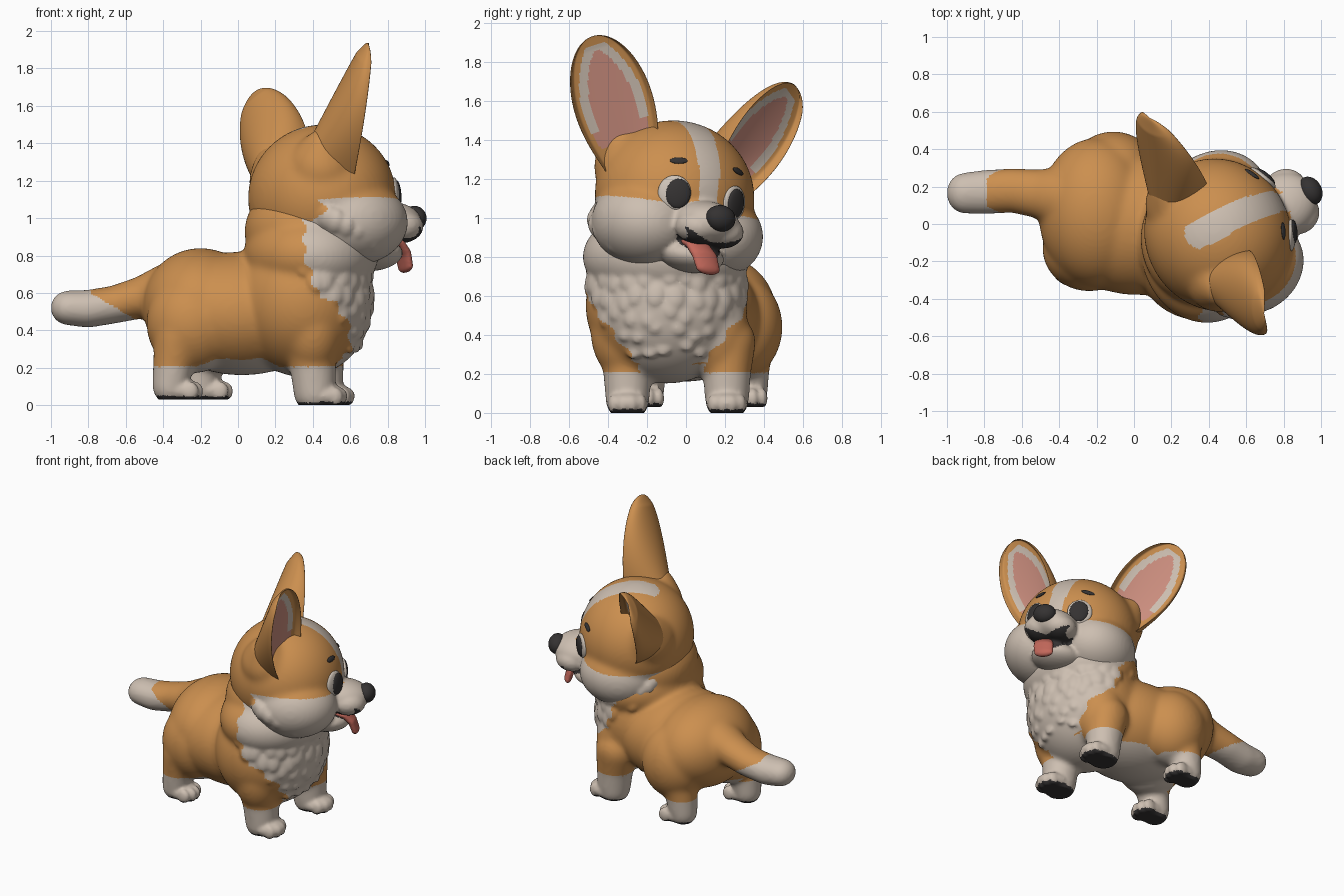
import bpy, bmesh, math, random
from mathutils import Matrix, Vector, Euler
from mathutils.bvhtree import BVHTree

if "Cube" in bpy.data.objects:
    bpy.data.objects.remove(bpy.data.objects["Cube"])

random.seed(4)

def mat(name, rgb):
    m = bpy.data.materials.new(name)
    m.diffuse_color = (*rgb, 1)
    m.use_nodes = True
    m.node_tree.nodes["Principled BSDF"].inputs["Base Color"].default_value = m.diffuse_color
    return m

ORANGE = mat("orange fur", (0.60, 0.275, 0.078))
CREAM = mat("cream fur", (0.61, 0.52, 0.44))
DARK = mat("dark", (0.035, 0.032, 0.032))
PINK = mat("inner ear pink", (0.60, 0.27, 0.21))
RED = mat("tongue red", (0.55, 0.14, 0.105))
EYE = mat("eye white", (0.62, 0.55, 0.48))
COATS = [ORANGE, CREAM, DARK]

# Head frame: turned to its left and tilted
HEAD = (Matrix.Translation((0.45, -0.06, 1.1)) @ Matrix.Rotation(math.radians(28), 4, 'Z')
        @ Matrix.Rotation(math.radians(-9), 4, 'X'))


def finish(name, mesh, mats, world=Matrix()):
    ob = bpy.data.objects.new(name, mesh)
    bpy.context.collection.objects.link(ob)
    for m in mats:
        mesh.materials.append(m)
    mesh.polygons.foreach_set("use_smooth", [True] * len(mesh.polygons))
    ob.matrix_world = world
    return ob


def blob(c, r, rot=(0, 0, 0)):
    return Matrix.Translation(c) @ Euler(rot).to_matrix().to_4x4() @ Matrix.Diagonal((*r, 1))


def chain(pts, stretch=(1, 1, 1), n=6):
    """Row of blobs through (x, y, z, radius) points."""
    out = []
    for a, b in zip(pts, pts[1:]):
        for i in range(n + 1):
            p = Vector(a).lerp(Vector(b), i / n)
            out.append(blob(p[:3], [p[3] * s for s in stretch]))
    return out


def fuse(blobs, base, voxel, smooth):
    """Union blobs with an optional base mesh into one smoothed skin."""
    bm = bmesh.new()
    if base:
        bm.from_mesh(base)
    for b in blobs:
        big = max(b.to_scale()) > 0.15
        bmesh.ops.create_icosphere(bm, subdivisions=5 if big else 3, radius=1, matrix=b)
    tmp = bpy.data.meshes.new("blobs")
    bm.to_mesh(tmp)
    bm.free()
    ob = bpy.data.objects.new("blobs", tmp)
    bpy.context.collection.objects.link(ob)
    r = ob.modifiers.new("fuse", 'REMESH')
    r.mode, r.voxel_size = 'VOXEL', voxel
    s = ob.modifiers.new("soften", 'SMOOTH')
    s.factor, s.iterations = 0.5, smooth
    dg = bpy.context.evaluated_depsgraph_get()
    me = bpy.data.meshes.new_from_object(ob.evaluated_get(dg))
    bpy.data.objects.remove(ob)
    bpy.data.meshes.remove(tmp)
    return me


def sculpt(name, forms, details, mats, world=Matrix(), rule=None, floor=None, voxel=0.012, soft=26):
    """Soft main forms, then crisper details, then face colours by a rule."""
    me = fuse(forms, None, voxel, soft)
    if details:
        me = fuse(details, me, voxel, 4)
    me.name = name
    me.materials.clear()
    if floor:
        for v in me.vertices:
            v.co.z = max(v.co.z, floor(v.co))
    me.update()
    new = finish(name, me, mats, world)
    if rule:
        for p in me.polygons:
            p.material_index = rule(p.center, p.normal)
    return new


def ellipsoid(name, matrix, m):
    me = bpy.data.meshes.new(name)
    bm = bmesh.new()
    bmesh.ops.create_uvsphere(bm, u_segments=32, v_segments=16, radius=1)
    bm.to_mesh(me)
    bm.free()
    return finish(name, me, [m], HEAD @ matrix)


# Body, legs and tail
body = [blob((0.39, -0.10, 0.80), (0.36, 0.43, 0.26)),    # ruff
        blob((0.38, -0.08, 0.93), (0.345, 0.36, 0.28)),   # neck
        blob((0.35, -0.10, 0.55), (0.37, 0.415, 0.40)),   # chest
        blob((0.02, 0.0, 0.49), (0.48, 0.38, 0.33)),      # torso
        blob((-0.20, 0.06, 0.53), (0.31, 0.40, 0.31)),    # rump
        blob((-0.11, 0.27, 0.44), (0.24, 0.225, 0.27)),   # haunches
        blob((-0.24, -0.13, 0.44), (0.25, 0.23, 0.27)),
        blob((0.40, -0.30, 0.42), (0.17, 0.19, 0.26)),    # shoulders
        blob((0.43, 0.15, 0.42), (0.17, 0.17, 0.26))]
paws, tufts = [], []
for x, y, r, base in ((0.41, -0.30, 0.115, 0.0), (0.45, 0.21, 0.115, 0.0),
                      (-0.36, -0.21, 0.1, 0.03), (-0.20, 0.32, 0.1, 0.03)):
    top = -0.03 if base == 0 else 0.04
    body += chain([(x, y, base + 0.07, r), (x + top / 3, y, 0.22, r * 1.1), (x + top, y, 0.36, r * 1.3)])
    paws.append(blob((x + 0.05, y, base + 0.05), (r * 1.1, r * 0.95, 0.065)))
    for k in (-1.5, -0.5, 0.5, 1.5):                       # toes
        paws.append(blob((x + 0.13 - 0.012 * k * k, y + k * 0.046, base + 0.045), (0.048, 0.03, 0.052)))
body += chain([(-0.36, 0.14, 0.62, 0.15), (-0.50, 0.16, 0.58, 0.12), (-0.65, 0.18, 0.54, 0.108),
               (-0.80, 0.17, 0.515, 0.108), (-0.905, 0.165, 0.52, 0.1)], (1, 1.12, 0.95))
# Chest fur tufts
for row in range(6):
    z = 0.38 + row * 0.082
    spread = math.radians(30 + row * 13)
    count = 5 + row * 2
    for i in range(count):
        a = spread * (2 * (i + 0.5 * (row % 2)) / (count - 1) - 1) + random.uniform(-.06, .06)
        zz = z + random.uniform(-0.03, 0.03)
        k = math.sqrt(max(0.1, 1 - ((zz - 0.64) / 0.46) ** 2))
        c = (0.35 + 0.35 * k * math.cos(a), -0.10 + 0.395 * k * math.sin(a), zz)
        tufts.append(Matrix.Translation(c) @ Matrix.Rotation(a, 4, 'Z') @ Matrix.Rotation(-0.25, 4, 'Y')
                     @ Matrix.Diagonal((0.028, 0.055, 0.085, 1)))


def body_rule(c, n):
    floor = 0.0 if c.x > 0.1 else 0.03
    if c.z < floor + 0.02 and n.z < -0.5:
        return 2
    if c.x < -0.5:
        return int(c.x < -0.79 + max(0, 0.6 - c.z) * 1.7)
    if c.z < 0.205 or (n.z < -0.6 and c.z < 0.25 and abs(c.y) < 0.25):
        return 1
    jag = 0.015 * math.sin(c.z * 55)
    half = 0.13 + (c.z - 0.2) * 0.78
    return int(c.x > 0.355 + 0.35 * max(0, 0.8 - c.z) + jag and abs(c.y + 0.08) < half + jag)


sculpt("body", body, paws + tufts, COATS, rule=body_rule, floor=lambda c: 0.0 if c.x > 0.1 else 0.03)

# Head with cheeks, muzzle, chin and ear roots
head = [blob((0, 0, 0.01), (0.39, 0.415, 0.39))]
face = [blob((0.38, 0, -0.13), (0.19, 0.17, 0.115)),
        blob((0.27, 0, -0.30), (0.17, 0.17, 0.085))]
for s in (-1, 1):
    head.append(blob((0.08, s * 0.20, -0.16), (0.29, 0.26, 0.225)))
    head += chain([(-0.10, s * 0.22, 0.13, 0.19), (-0.12, s * 0.29, 0.23, 0.11)])
    face.append(blob((0.43, s * 0.07, -0.16), (0.12, 0.115, 0.088)))
    for i in range(6):                                     # cheek tufts
        a = math.radians(-60 + i * 27)
        face.append(blob((-0.02 - 0.13 * math.sin(a), s * (0.30 + 0.06 * math.cos(a)), -0.27 + 0.025 * i),
                         (0.06, 0.08, 0.075), (s * 0.5, 0, 0)))


def head_rule(c, n):
    y2 = c.y * c.y
    if c.x > 0.24 and -0.32 + 5 * y2 < c.z < -0.228 + 2 * y2:
        return 2
    width = 0.045 + 0.05 * min(0.5, max(0, c.z + 0.1)) * 1.2
    if c.x > -0.16 + 6 * y2 and c.z > -0.1 and abs(c.y + 0.01) < width:
        return 1
    edge = -0.055 + 0.5 * max(0, c.x - 0.34)
    return int(c.z < edge and c.x > -0.2 + 0.03 * math.sin(c.z * 45)) or int(c.x > 0.41)


head_ob = sculpt("head", head, face, COATS, world=HEAD, rule=head_rule)

# Eyes and brows set on the face surface
bm = bmesh.new()
bm.from_mesh(head_ob.data)
tree = BVHTree.FromBMesh(bm)
bm.free()


def on_face(name, y, z, scale, lift, m, tilt=0):
    loc = tree.ray_cast(Vector((2, y, z)), Vector((-1, 0, 0)))[0]
    nor = loc.normalized()
    rot = nor.to_track_quat('Z', 'Y').to_matrix().to_4x4()
    ellipsoid(name, Matrix.Translation(loc + nor * lift) @ rot @ Matrix.Rotation(tilt, 4, 'Z')
              @ Matrix.Diagonal((*scale, 1)), m)


for s, side in ((-1, "right"), (1, "left")):
    on_face(side + " eye", s * 0.174 - 0.012, 0.0, (0.085, 0.09, 0.025), -0.003, EYE)
    on_face(side + " pupil", s * 0.163 - 0.006, -0.002, (0.064, 0.076, 0.02), 0.012, DARK)
    on_face(side + " brow", s * 0.175 + 0.004, 0.168, (0.046, 0.018, 0.009), 0.002, DARK, -s * 0.15)

# Nose and tongue
ellipsoid("nose", blob((0.545, -0.005, -0.105), (0.063, 0.08, 0.068)), DARK)
sculpt("tongue", chain([(0.32, -0.05, -0.23, 0.028), (0.41, -0.045, -0.25, 0.032), (0.455, -0.02, -0.30, 0.034),
                        (0.475, 0.0, -0.365, 0.032)], (0.85, 2.2, 1)), [], [RED], HEAD, voxel=0.008, soft=5)


# Ears: lofted cups, open towards the front and outside
def ear(name, s, base, tip):
    base, tip = Vector(base), Vector(tip)
    axis = (tip - base).normalized()
    front = Vector((0.9, s * 0.43, 0))
    front = (front - axis * front.dot(axis)).normalized()
    wide = axis.cross(front) * s
    rings, seg = 60, 96
    bm = bmesh.new()
    grid = []
    for i in range(rings + 1):
        t = math.sin(i / rings * math.pi / 2)
        w = 0.205 * math.sqrt(max(1e-4, 1 - ((t - 0.5) / 0.5) ** 2)) if t > 0.5 else \
            0.13 + 0.075 * math.sin(t / 0.5 * 1.57)
        d = (0.27 * (1 - t) + 0.03) * min(1, w / 0.12)
        ring = []
        for j in range(seg):
            a = 2 * math.pi * j / seg
            k = math.sin(a)
            rim = 0.022 * min(1, w / 0.12) * math.sin(min(1, -k * 2.2) * math.pi)
            depth = -d * k if k > 0 else rim + d * 0.3 * k
            ring.append(bm.verts.new(base.lerp(tip, t) + wide * w * math.cos(a) + front * depth))
        grid.append(ring)
    for i in range(rings):
        t = math.sin((i + 0.5) / rings * math.pi / 2)
        for j in range(seg):
            f = bm.faces.new((grid[i][j], grid[i][(j + 1) % seg], grid[i + 1][(j + 1) % seg], grid[i + 1][j]))
            if j >= seg // 2:                              # inside of the cup
                side = math.cos(2 * math.pi * (j + 0.5) / seg)
                q = math.hypot(side, max(0, t - 0.5) * 1.4) if t < 0.93 else 1
                if t > 0.22 and q < 0.79 - 0.5 * max(0, 0.36 - t):
                    f.material_index = 2 if q < 0.55 or t < 0.34 else 1
    bm.faces.new(grid[-1])
    bm.faces.new(grid[0])
    bmesh.ops.recalc_face_normals(bm, faces=bm.faces)
    me = bpy.data.meshes.new(name)
    bm.to_mesh(me)
    bm.free()
    finish(name, me, [ORANGE, CREAM, PINK], HEAD)


ear("right ear", -1, (0.04, -0.27, 0.10), (0.02, -0.61, 0.745))
ear("left ear", 1, (0.01, 0.27, 0.08), (-0.03, 0.63, 0.675))
